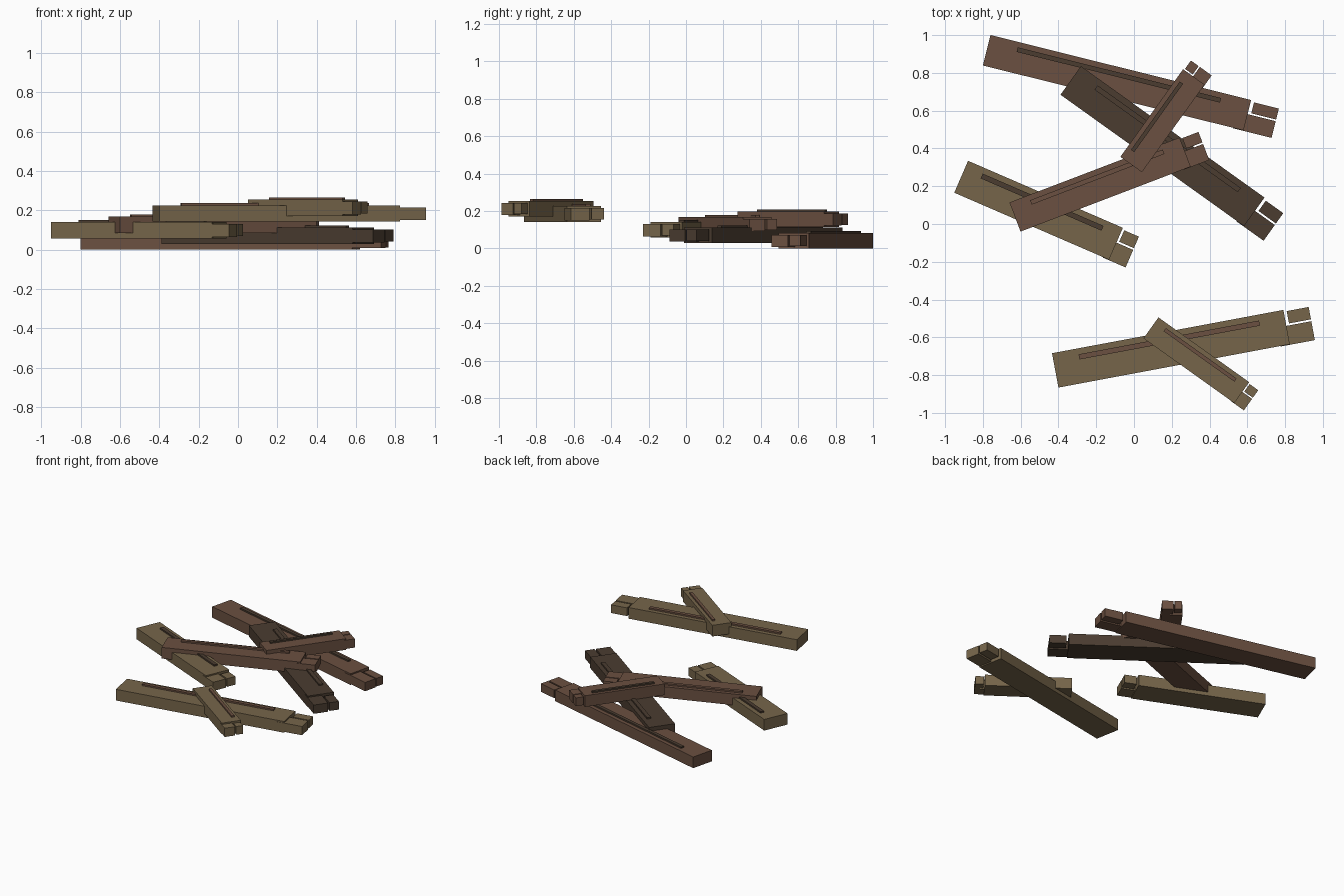
import bpy
from math import radians, cos, sin

if "Cube" in bpy.data.objects:
    bpy.data.objects.remove(bpy.data.objects["Cube"])


def material(name, r, g, b):
    m = bpy.data.materials.new(name)
    m.diffuse_color = (r, g, b, 1)
    m.use_nodes = True
    m.node_tree.nodes["Principled BSDF"].inputs["Base Color"].default_value = m.diffuse_color
    return m


brown = material("brown_wood", 0.145, 0.080, 0.052)
olive = material("olive_wood", 0.180, 0.130, 0.068)
dark = material("dark_wood", 0.070, 0.046, 0.030)


def board(name, origin, deg, u, v, z, mat):
    """Box spanning u along and v across the plank direction, z in height."""
    a = radians(deg)
    um, vm = sum(u) / 2, sum(v) / 2
    bpy.ops.mesh.primitive_cube_add(size=1, location=(
        origin[0] + um * cos(a) - vm * sin(a),
        origin[1] + um * sin(a) + vm * cos(a), sum(z) / 2), rotation=(0, 0, a))
    ob = bpy.context.object
    ob.name = name
    ob.scale = (u[1] - u[0], v[1] - v[0], z[1] - z[0])
    bpy.ops.object.transform_apply(location=False, rotation=False, scale=True)
    ob.data.materials.append(mat)


# butt-end centre, angle, length, width, wood, crack colour (lowest plank first)
planks = [
    ((-0.78, 0.92), -14.0, 1.422, 0.166, brown, dark),
    ((-0.335, 0.76), -35.6, 1.195, 0.186, dark, dark),
    ((-0.915, 0.25), -23.4, 0.893, 0.184, olive, dark),
    ((-0.63, 0.037), 20.9, 0.964, 0.165, brown, brown),
    ((-0.015, 0.315), 54.4, 0.570, 0.140, brown, dark),
    ((-0.417, -0.775), 10.6, 1.246, 0.185, olive, brown),
    ((0.09, -0.55), -35.5, 0.590, 0.136, olive, brown),
]

T = 0.083  # plank thickness
for i, (o, deg, L, w, wood, crack) in enumerate(planks):
    n, z = i + 1, i * 0.0285
    # main beam
    board(f"plank_{n}", o, deg, (0, L), (-w / 2, w / 2), (z, z + T), wood)
    # broken end: narrow and wide splinter
    board(f"narrow_splinter_{n}", o, deg, (1.013 * L, 1.108 * L),
          (0.09 * w, 0.45 * w), (z + 0.012, z + 0.073), wood)
    board(f"wide_splinter_{n}", o, deg, (0.96 * L, 1.108 * L),
          (-0.515 * w, 0.035 * w), (z + 0.008, z + 0.073), wood)
    # long grain crack on top
    board(f"grain_strip_{n}", o, deg, (0.11 * L, 0.89 * L),
          (0.18 * w, 0.33 * w), (z + T - 0.008, z + T + 0.011), crack)
